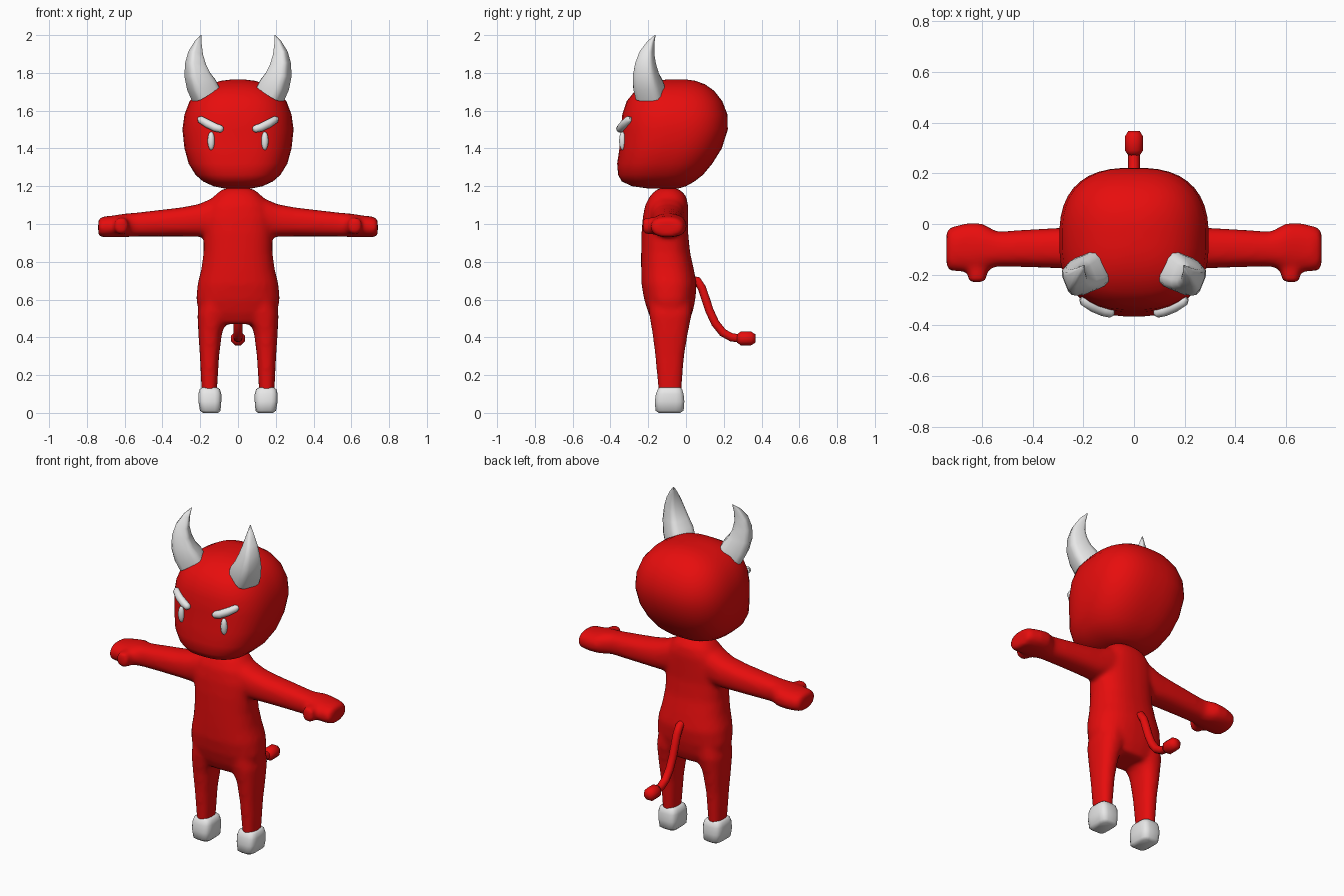
import bpy, bmesh, math
from mathutils import Vector

if "Cube" in bpy.data.objects:
    bpy.data.objects.remove(bpy.data.objects["Cube"])


def material(name, rgb):
    m = bpy.data.materials.new(name)
    m.diffuse_color = (*rgb, 1)
    m.use_nodes = True
    m.node_tree.nodes["Principled BSDF"].inputs["Base Color"].default_value = m.diffuse_color
    return m


RED = material("red skin", (0.8, 0.004, 0.004))
BONE = material("pale bone", (0.8, 0.8, 0.8))


def ring(c, u, v, n=24, e=2.4):
    """Superellipse ring around c with half axes u and v."""
    c, u, v = Vector(c), Vector(u), Vector(v)
    pts = []
    for i in range(n):
        a = 2 * math.pi * (i + 0.5) / n
        ca, sa = math.cos(a), math.sin(a)
        pts.append(c + u * math.copysign(abs(ca) ** (2 / e), ca)
                   + v * math.copysign(abs(sa) ** (2 / e), sa))
    return pts


def loft(bm, rings):
    """Closed skin over a list of rings."""
    rows = [[bm.verts.new(p) for p in r] for r in rings]
    for a, b in zip(rows, rows[1:]):
        for i in range(len(a)):
            j = (i + 1) % len(a)
            bm.faces.new((a[i], a[j], b[j], b[i]))
    bm.faces.new(rows[0][::-1])
    bm.faces.new(rows[-1])


def finish(name, bm, mat, mirror=False, angle=60):
    bmesh.ops.recalc_face_normals(bm, faces=bm.faces)
    me = bpy.data.meshes.new(name)
    bm.to_mesh(me)
    bm.free()
    me.materials.append(mat)
    ob = bpy.data.objects.new(name, me)
    bpy.context.collection.objects.link(ob)
    bpy.ops.object.select_all(action='DESELECT')
    ob.select_set(True)
    bpy.context.view_layer.objects.active = ob
    bpy.ops.object.shade_smooth_by_angle(angle=math.radians(angle))
    if mirror:
        ob.modifiers.new("mirror", 'MIRROR').use_mirror_merge = False
    return ob


def upright(rows, n=24, e=2.4):
    """Rings from rows of (z, x0, x1, y0, y1)."""
    return [ring(((x0 + x1) / 2, (y0 + y1) / 2, z), ((x1 - x0) / 2, 0, 0),
                 (0, (y1 - y0) / 2, 0), n, e) for z, x0, x1, y0, y1 in rows]


def tube(bm, pts, radii, n=10):
    """Round tube along pts."""
    pts = [Vector(p) for p in pts]
    rings = []
    for i, p in enumerate(pts):
        t = (pts[min(i + 1, len(pts) - 1)] - pts[max(i - 1, 0)]).normalized()
        side = Vector((1, 0, 0)) if abs(t.x) < 0.5 else Vector((0, 1, 0))
        u = t.cross(side).normalized()
        rings.append(ring(p, u * radii[i], t.cross(u) * radii[i], n, 2))
    loft(bm, rings)


# head: broad rounded block with a jutting chin
bm = bmesh.new()
head = [(1.188, .07, -.20, -.04), (1.2, .13, -.285, 0), (1.225, .185, -.34, .045),
        (1.26, .225, -.36, .09), (1.32, .262, -.365, .14), (1.4, .284, -.353, .19),
        (1.5, .295, -.346, .222), (1.58, .284, -.338, .22), (1.65, .257, -.315, .193),
        (1.705, .21, -.27, .15), (1.74, .15, -.21, .10), (1.758, .09, -.155, .05),
        (1.765, .035, -.1, 0)]
loft(bm, upright([(z, -w, w, a, b) for z, w, a, b in head], 40, 2.6))
finish("head", bm, RED, angle=80)

# body: torso, arms, hands and legs fused into one soft skin
bm = bmesh.new()
torso = [(.47, .16, -.17, .01), (.53, .208, -.2, .035), (.6, .222, -.222, .05),
         (.68, .215, -.236, .057), (.76, .195, -.238, .042), (.85, .183, -.238, .022),
         (.95, .183, -.236, .012), (1.03, .185, -.23, .012), (1.1, .165, -.217, .012),
         (1.15, .125, -.19, 0), (1.18, .09, -.16, -.03), (1.192, .05, -.13, -.06)]
loft(bm, upright([(z, -w, w, a, b) for z, w, a, b in torso]))
leg = [(.1, .112, .192, -.145, -.025), (.3, .1, .202, -.163, -.01),
       (.42, .085, .21, -.178, .01), (.52, .05, .215, -.195, .03), (.6, .03, .2, -.2, .03)]
arm = [(.08, .95, 1.16, -.2, -.01), (.14, .937, 1.135, -.19, -.008),
       (.21, .932, 1.105, -.18, -.012), (.3, .934, 1.088, -.175, -.015),
       (.42, .934, 1.074, -.17, -.022), (.54, .934, 1.06, -.168, -.03),
       (.6, .93, 1.055, -.185, .003), (.66, .93, 1.045, -.188, .004),
       (.71, .93, 1.04, -.187, -.008), (.74, .933, 1.03, -.18, -.02)]
for s in (1, -1):
    loft(bm, upright([(z, s * a, s * b, c, d) for z, a, b, c, d in leg]))
    loft(bm, [ring((s * x, (c + d) / 2, (a + b) / 2), (0, (d - c) / 2, 0),
                   (0, 0, (b - a) / 2)) for x, a, b, c, d in arm])
    # thumb
    loft(bm, [ring((s * x, y, .99), (s * w, 0, 0), (0, 0, h), 16, 3)
              for x, y, w, h in ((.61, -.12, .05, .045), (.617, -.2, .036, .045),
                                 (.62, -.23, .034, .04))])
body = finish("body", bm, RED, angle=80)
remesh = body.modifiers.new("fuse", 'REMESH')
remesh.mode = 'VOXEL'
remesh.voxel_size = 0.013
remesh.use_smooth_shade = True
soft = body.modifiers.new("soften", 'SMOOTH')
soft.factor, soft.iterations = 0.5, 9

# hooves
bm = bmesh.new()
loft(bm, upright([(0, .105, .185, -.145, -.03), (.012, .092, .202, -.162, -.012),
                  (.06, .088, .21, -.166, -.008), (.1, .088, .21, -.16, -.012),
                  (.125, .095, .204, -.15, -.02), (.134, .11, .192, -.14, -.03)], 16, 4))
finish("hooves", bm, BONE, True)

# tail with a blunt faceted tip
bm = bmesh.new()
tail = [(.02, .71), (.06, .7), (.085, .66), (.105, .6), (.125, .54), (.155, .475),
        (.195, .425), (.24, .4), (.3, .392)]
tube(bm, [(0, y, z) for y, z in tail], [.018] + [.023] * 8)
finish("tail", bm, RED)
bm = bmesh.new()
tube(bm, [(0, y, .394) for y in (.27, .29, .345, .367)], [.024, .039, .039, .024], 8)
finish("tail_tip", bm, RED)

# horns: square-based, curving out then in and back
bm = bmesh.new()
turn = math.radians(-22)
rows = [(.172, -.188, 1.69, .074, -32), (.193, -.2, 1.735, .073, -22),
        (.215, -.212, 1.79, .063, -8), (.225, -.214, 1.85, .05, 4),
        (.224, -.207, 1.905, .036, 14), (.211, -.187, 1.96, .018, 24),
        (.196, -.163, 2.0, .002, 28)]
rings = []
for x, y, z, r, tilt in rows:
    t = math.radians(tilt)
    u = Vector((math.cos(t) * math.cos(turn), math.cos(t) * math.sin(turn), math.sin(t)))
    v = Vector((-math.sin(turn), math.cos(turn), 0))
    rings.append(ring((x, y, z), u * r, v * r, 12, 4))
loft(bm, rings)
finish("horns", bm, BONE, True)

# angry brows
bm = bmesh.new()
tube(bm, [(.208, -.292, 1.558), (.198, -.303, 1.553), (.16, -.325, 1.53),
          (.12, -.341, 1.511), (.09, -.35, 1.503), (.078, -.352, 1.502)],
     [.01, .02, .023, .023, .02, .009])
finish("brows", bm, BONE, True)

# eyes
bm = bmesh.new()
bmesh.ops.create_uvsphere(bm, u_segments=16, v_segments=10, radius=1)
for vert in bm.verts:
    vert.co = Vector((.142 + .019 * vert.co.x, -.336 + .018 * vert.co.y,
                      1.44 + .049 * vert.co.z))
finish("eyes", bm, BONE, True)
